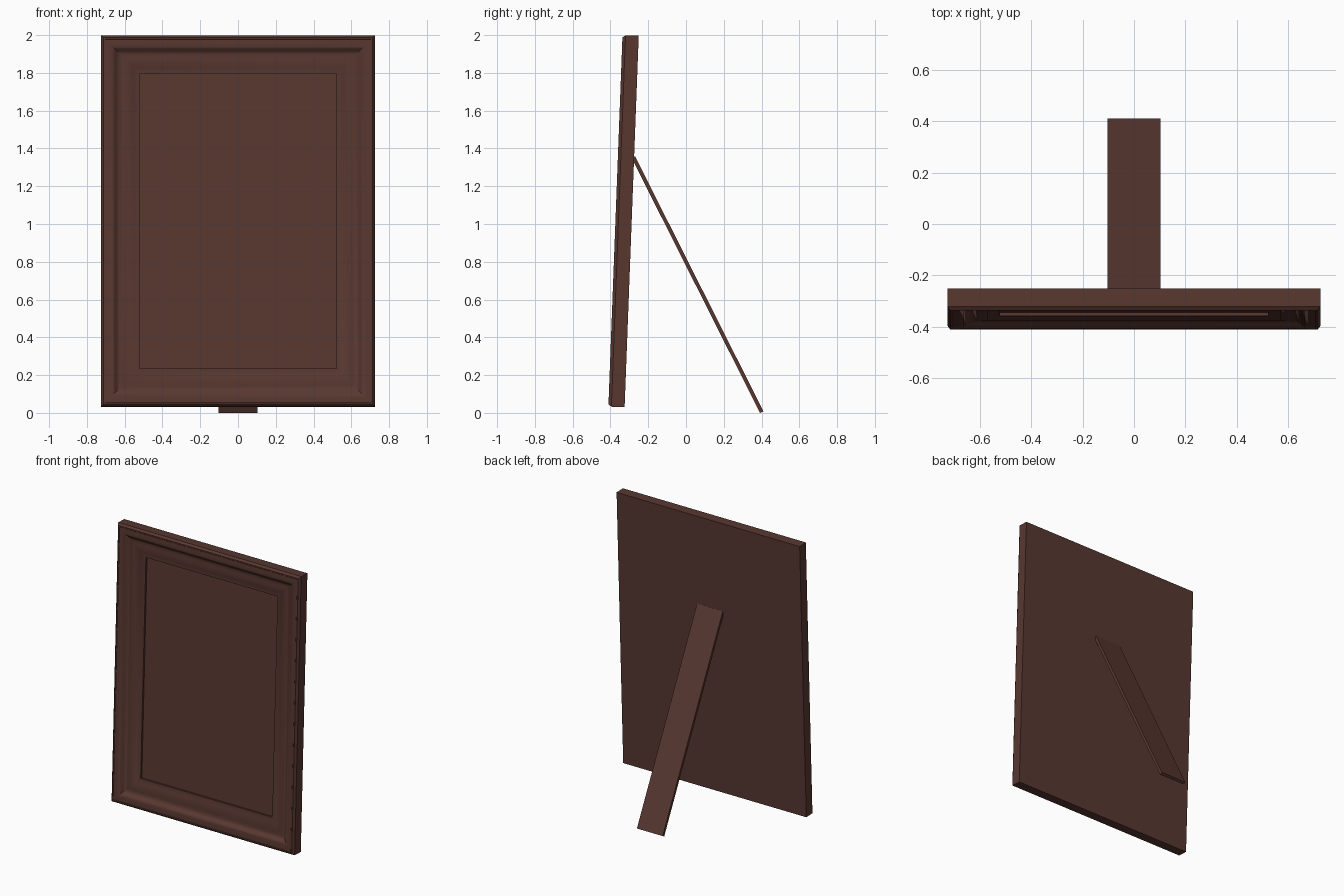
import bpy, bmesh, math

if "Cube" in bpy.data.objects:
    bpy.data.objects.remove(bpy.data.objects["Cube"])

wood = bpy.data.materials.new("dark brown wood")
wood.diffuse_color = (0.098, 0.039, 0.030, 1)
wood.use_nodes = True
wood.node_tree.nodes["Principled BSDF"].inputs["Base Color"].default_value = wood.diffuse_color


def finish(name, bm, angle=None):
    bmesh.ops.recalc_face_normals(bm, faces=bm.faces[:])
    me = bpy.data.meshes.new(name)
    bm.to_mesh(me)
    bm.free()
    me.materials.append(wood)
    ob = bpy.data.objects.new(name, me)
    bpy.context.collection.objects.link(ob)
    if angle:
        bpy.context.view_layer.objects.active = ob
        ob.select_set(True)
        bpy.ops.object.shade_smooth_by_angle(angle=math.radians(angle))
        ob.select_set(False)
    return ob


# leaning picture frame: moulding profile as (inset from edge, depth from back)
TILT, HALF_W, HEIGHT = 0.038, 0.725, 1.968
profile = [(0, 0), (0, 0.070), (0.012, 0.086), (0.020, 0.086), (0.022, 0.084),
           (0.045, 0.085), (0.062, 0.082), (0.072, 0.074), (0.084, 0.062),
           (0.098, 0.055), (0.115, 0.056), (0.135, 0.056), (0.155, 0.052),
           (0.172, 0.045), (0.186, 0.041), (0.204, 0.040), (0.204, 0.026)]


def place(x, v, t):
    s, c = math.sin(TILT), math.cos(TILT)
    return (x, -0.325 + v * s - t * c, 0.03 + v * c + t * s)


bm = bmesh.new()
rings = []
for d, t in profile:
    w = HALF_W - d
    rings.append([bm.verts.new(place(x, v, t)) for x, v in
                  ((-w, d), (w, d), (w, HEIGHT - d), (-w, HEIGHT - d))])
for a, b in zip(rings, rings[1:]):
    for i in range(4):
        j = (i + 1) % 4
        bm.faces.new((a[i], a[j], b[j], b[i]))
bm.faces.new(rings[0])      # back board
bm.faces.new(rings[-1])     # picture panel
finish("picture_frame", bm, 30)

# slanted support leg: side outline swept across its width
top, foot, thick = (-0.288, 1.35), (0.392, 0.0), 0.02
dy, dz = foot[0] - top[0], foot[1] - top[1]
n = math.hypot(dy, dz)
ny, nz = -dz / n * thick, dy / n * thick
outline = [top, foot, (foot[0] + ny, foot[1] + nz), (top[0] + ny, top[1] + nz)]
bm = bmesh.new()
face = bm.faces.new([bm.verts.new((-0.102, y, z)) for y, z in outline])
ext = bmesh.ops.extrude_face_region(bm, geom=[face])
bmesh.ops.translate(bm, vec=(0.204, 0, 0),
                    verts=[g for g in ext["geom"] if isinstance(g, bmesh.types.BMVert)])
finish("support_leg", bm)
